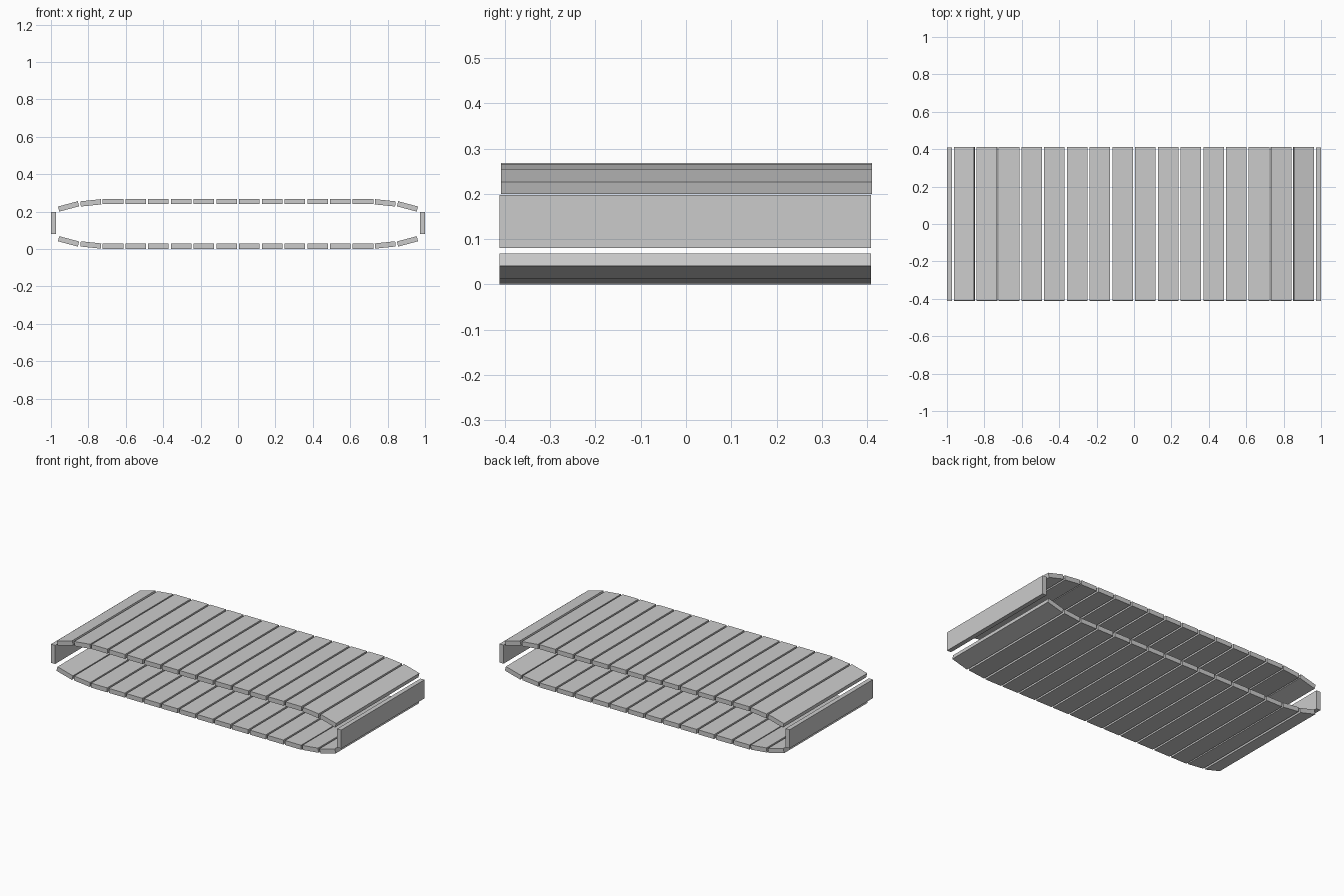
import bpy
from math import radians

cube = bpy.data.objects.get("Cube")
if cube:
    bpy.data.objects.remove(cube, do_unlink=True)

GREY = (0.6, 0.6, 0.6, 1)
steel = bpy.data.materials.new("track_grey")
steel.use_nodes = True
steel.diffuse_color = GREY
steel.node_tree.nodes["Principled BSDF"].inputs["Base Color"].default_value = GREY

THICK = 0.028
LENGTH = 0.11
PITCH = 0.1215
MID_Z = 0.134


def plate(name, x, z, y, tilt=0, length=LENGTH, width=0.82):
    """One flat track link, tilted about the y axis."""
    bpy.ops.mesh.primitive_cube_add(size=1, location=(x, y, z), rotation=(0, radians(tilt), 0))
    link = bpy.context.object
    link.name = name
    link.scale = (length, width, THICK)
    link.data.materials.append(steel)


# Link shape of one quarter of the loop: x, height above the middle, tilt
quarter = [(PITCH * (i + 0.5), 0.12, 0) for i in range(6)]
quarter += [(0.787, 0.1125, 6), (0.906, 0.0935, 15)]

# Upper and lower runs, mirrored left to right
for run, up, y in (("upper", 1, 0.001), ("lower", -1, -0.002)):
    for side, sx in (("left", 1), ("right", -1)):
        for i, (x, dz, tilt) in enumerate(quarter):
            plate(f"{run}_{side}_link_{i + 1}", sx * x, MID_Z + up * dz, y, tilt * sx * up)

# Upright links closing each end
for side, sx in (("left", 1), ("right", -1)):
    plate(f"{side}_end_link", sx * (1 - THICK / 2), 0.139, -0.002, 90, 0.116)
